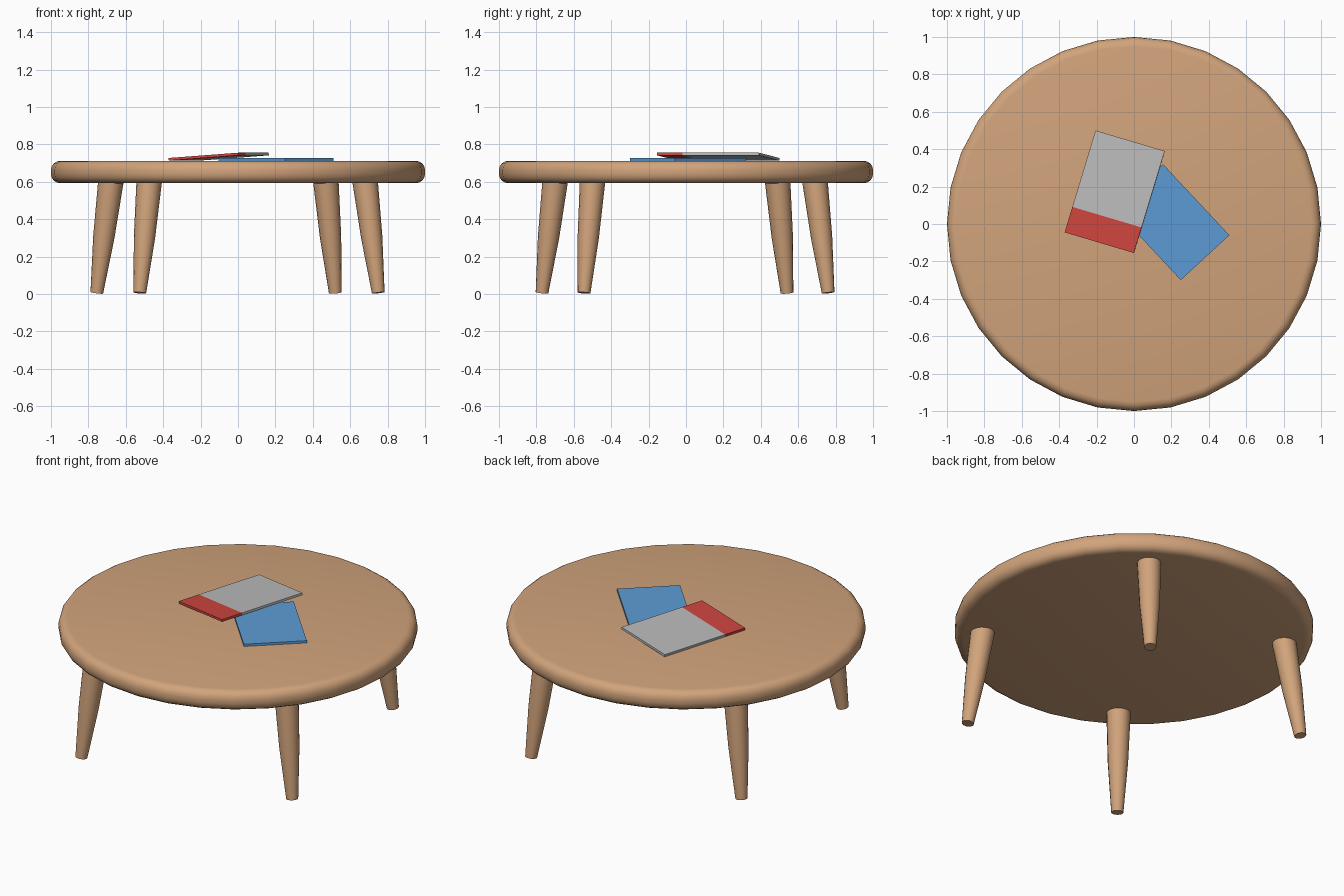
import bpy, bmesh, math
from mathutils import Vector

if "Cube" in bpy.data.objects:
    bpy.data.objects.remove(bpy.data.objects["Cube"])


def material(name, rgb):
    m = bpy.data.materials.new(name)
    m.diffuse_color = (*rgb, 1)
    m.use_nodes = True
    m.node_tree.nodes["Principled BSDF"].inputs["Base Color"].default_value = m.diffuse_color
    return m


WOOD = material("wood", (0.64, 0.37, 0.20))
BLUE = material("blue", (0.11, 0.33, 0.66))
RED = material("red", (0.62, 0.06, 0.05))
GREY = material("grey", (0.5, 0.5, 0.5))


def finish(name, bm, mats, smooth=False):
    bmesh.ops.recalc_face_normals(bm, faces=bm.faces)
    mesh = bpy.data.meshes.new(name)
    bm.to_mesh(mesh)
    bm.free()
    for m in mats:
        mesh.materials.append(m)
    ob = bpy.data.objects.new(name, mesh)
    bpy.context.collection.objects.link(ob)
    if smooth:
        bpy.ops.object.select_all(action='DESELECT')
        bpy.context.view_layer.objects.active = ob
        ob.select_set(True)
        bpy.ops.object.shade_smooth_by_angle(angle=math.radians(40))
    return ob


def turned(name, start, end, profile, sides):
    """Round part along start-end; profile is (radius, distance along axis 0..1)."""
    start, end = Vector(start), Vector(end)
    axis = end - start
    rot = Vector((0, 0, 1)).rotation_difference(axis)
    bm = bmesh.new()
    rings = []
    for r, t in profile:
        rings.append([bm.verts.new(start + axis * t + rot @ Vector((
            r * math.cos(math.tau * i / sides), r * math.sin(math.tau * i / sides), 0)))
            for i in range(sides)])
    for a, b in zip(rings, rings[1:]):
        for i in range(sides):
            j = (i + 1) % sides
            bm.faces.new((a[i], a[j], b[j], b[i]))
    bm.faces.new(rings[0][::-1])
    bm.faces.new(rings[-1])
    return finish(name, bm, [WOOD], smooth=True)


def slab(name, a, b, d, thick, cuts, mats):
    """Flat sheet with corner a and sides a-b, a-d, split along a-d into colours."""
    a, b, d = Vector(a), Vector(b), Vector(d)
    up = (b - a).cross(d - a).normalized()
    up = (up if up.z > 0 else -up) * thick
    bm = bmesh.new()
    rings = []
    for t in cuts:
        p, q = a.lerp(d, t), a.lerp(d, t) + b - a
        rings.append([bm.verts.new(v) for v in (p, q, q + up, p + up)])
    for k, (r, s) in enumerate(zip(rings, rings[1:])):
        for i in range(4):
            j = (i + 1) % 4
            bm.faces.new((r[i], r[j], s[j], s[i])).material_index = k
    bm.faces.new(rings[0][::-1])
    bm.faces.new(rings[-1]).material_index = len(mats) - 1
    return finish(name, bm, mats)


# Round table top with rounded rim
z0, z1, rim = 0.592, 0.712, 0.05
h, k = z1 - z0, 4
arc = [math.pi / 2 * i / k for i in range(k + 1)]
lower = [(1 - rim + rim * math.sin(t), rim * (1 - math.cos(t)) / h) for t in arc]
upper = [(r, 1 - t) for r, t in reversed(lower)]
turned("table_top", (0, 0, z0), (0, 0, z1), lower + upper, 32)

# Four splayed, tapered legs: foot x, y and top x, y
legs = {
    "front_right_leg": (0.75, -0.545, 0.68, -0.50),
    "back_right_leg": (0.52, 0.76, 0.47, 0.69),
    "back_left_leg": (-0.755, 0.54, -0.68, 0.49),
    "front_left_leg": (-0.525, -0.77, -0.475, -0.70),
}
for name, (fx, fy, tx, ty) in legs.items():
    turned(name, (fx, fy, 0.006), (tx, ty, 0.6),
           [(0.034, 0), (0.057, 0.5), (0.068, 1)], 16)

# Blue magazine lying flat
slab("blue_magazine", (-0.105, 0.08, 0.712), (0.25, -0.30, 0.712), (0.155, 0.32, 0.712),
     0.014, (0, 1), [BLUE])

# Grey magazine with red band, leaning on the blue one
slab("grey_magazine", (-0.37, -0.045, 0.713), (0, -0.155, 0.741), (-0.205, 0.5, 0.713),
     0.014, (0, 0.25, 1), [RED, GREY])
